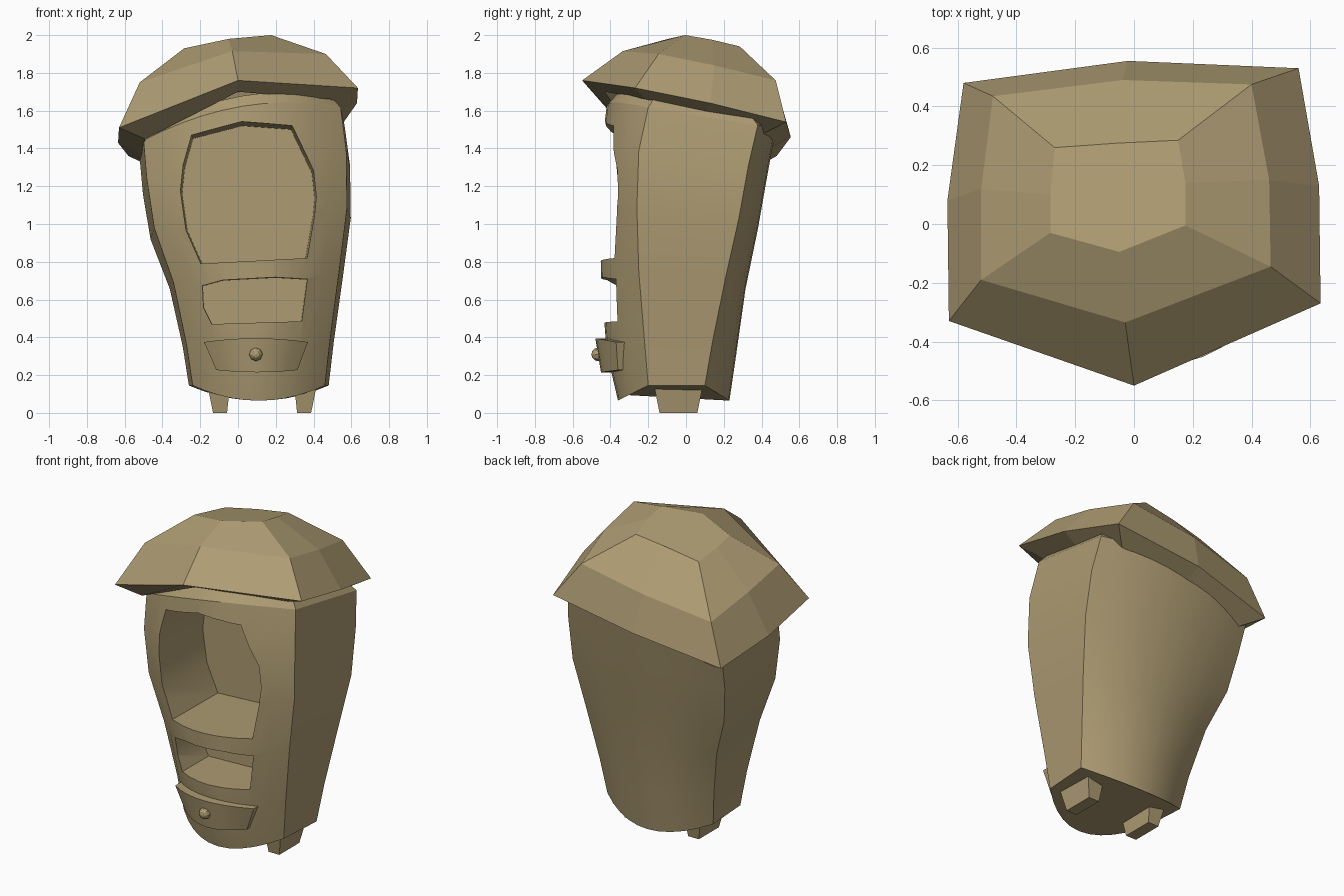
import bpy, bmesh
from mathutils import Vector

if "Cube" in bpy.data.objects:
    bpy.data.objects.remove(bpy.data.objects["Cube"])

mat = bpy.data.materials.new("tan")
mat.diffuse_color = (0.42, 0.33, 0.17, 1)
mat.use_nodes = True
mat.node_tree.nodes["Principled BSDF"].inputs["Base Color"].default_value = mat.diffuse_color


def loft(name, rings, cap_first=True, cap_last=True, smooth=None):
    """Skin a list of equal-length closed rings into an object."""
    bm = bmesh.new()
    vs = [[bm.verts.new(p) for p in r] for r in rings]
    n = len(rings[0])
    for a, b in zip(vs, vs[1:]):
        for i in range(n):
            j = (i + 1) % n
            bm.faces.new((a[i], a[j], b[j], b[i]))
    if cap_first:
        bm.faces.new(vs[0][::-1])
    if cap_last:
        bm.faces.new(vs[-1])
    bmesh.ops.recalc_face_normals(bm, faces=bm.faces)
    me = bpy.data.meshes.new(name)
    bm.to_mesh(me)
    bm.free()
    ob = bpy.data.objects.new(name, me)
    bpy.context.collection.objects.link(ob)
    me.materials.append(mat)
    if smooth:
        shade(ob, smooth)
    return ob


def activate(ob):
    bpy.ops.object.select_all(action='DESELECT')
    ob.select_set(True)
    bpy.context.view_layer.objects.active = ob


def shade(ob, angle):
    activate(ob)
    bpy.ops.object.shade_smooth_by_angle(angle=angle)


# Body: flat sides, bowed front and back, arched bottom, tilted top
# t, centre x, half width, front corner y, front middle y, back corner y, back middle y
ROWS = [
    (0.00, 0.110, 0.370, -0.20, -0.36, 0.10, 0.23),
    (0.16, 0.107, 0.400, -0.22, -0.42, 0.14, 0.265),
    (0.40, 0.097, 0.458, -0.25, -0.45, 0.21, 0.315),
    (0.62, 0.067, 0.530, -0.26, -0.455, 0.28, 0.38),
    (0.82, 0.045, 0.548, -0.25, -0.45, 0.33, 0.43),
    (0.98, 0.022, 0.542, -0.20, -0.42, 0.38, 0.47),
    (1.02, 0.022, 0.500, -0.17, -0.37, 0.34, 0.42),
]
SEG = 10


def body_ring(t, cx, hw, fc, fm, bc, bmid):
    ring = []
    us = [-1 + 2 * i / SEG for i in range(SEG + 1)]
    for side, corner, mid, w in ((us, fc, fm, hw - 0.02), (us[::-1], bc, bmid, hw)):
        for u in side:
            x, y = cx + w * u, corner + (mid - corner) * (1 - u * u)
            low = 0.065 + 0.08 * u * u
            high = 1.52 + 0.17 * x - 0.17 * y + 0.06 * (1 - u * u)
            ring.append((x, y, low + (high - low) * t))
    return ring


body = loft("body", [body_ring(*r) for r in ROWS])


# Hollow niches cut in the front
def cut_niche(outline, back_y, k):
    cx = sum(p[0] for p in outline) / len(outline)
    z0 = min(p[1] for p in outline)

    def ring(y, s):
        return [(cx + (x - cx) * s, y, z0 + (z - z0) * s) for x, z in outline]
    cutter = loft("niche_cutter", [ring(-0.43, 1), ring(back_y, k)])
    for v in cutter.data.vertices:      # push the open end clear of the body
        if v.co.y < -0.4:
            v.co.y = -0.6
    cutter.hide_render = True
    m = body.modifiers.new("niche", 'BOOLEAN')
    m.operation, m.solver, m.object = 'DIFFERENCE', 'EXACT', cutter
    activate(body)
    bpy.ops.object.modifier_apply(modifier=m.name)
    bpy.data.objects.remove(cutter)


cut_niche([(-0.20, 0.79), (0.37, 0.82), (0.41, 1.05), (0.42, 1.15), (0.405, 1.29), (0.29, 1.53),
           (0.02, 1.55), (-0.25, 1.48), (-0.295, 1.32), (-0.31, 1.18), (-0.28, 0.97)], 0.07, 0.96)
cut_niche([(-0.14, 0.47), (0.34, 0.485), (0.37, 0.71), (0.2, 0.72), (-0.08, 0.705),
           (-0.19, 0.675), (-0.185, 0.56)], -0.1, 0.98)
shade(body, 0.5)

# Roof: tilted faceted cap, rings start at front and run counter-clockwise
EAVE = [(0, -.55, 1.76), (.635, -.27, 1.72), (.63, .13, 1.64), (.56, .53, 1.54),
        (-.02, .555, 1.46), (-.58, .48, 1.36), (-.635, .08, 1.43), (-.63, -.33, 1.51)]
MID = [(-.03, -.335, 1.915), (.465, -.145, 1.90), (.46, .15, 1.84), (.40, .475, 1.76),
       (-.04, .49, 1.69), (-.48, .435, 1.61), (-.52, .12, 1.69), (-.52, -.19, 1.75)]
CROWN = [(-.05, -.095, 1.98), (.175, -.005, 2.0), (.175, .14, 1.975), (.15, .285, 1.94),
         (-.06, .275, 1.91), (-.27, .26, 1.87), (-.285, .1, 1.90), (-.285, -.03, 1.93)]
under = [(x * .78, y * .78, z - .06) for x, y, z in EAVE]
loft("roof", [under, EAVE, MID, CROWN], cap_first=False)

# Drawer front: bowed slab with slanted ends
cols = []
for i in range(9):
    u = -1 + i / 4
    xt, xb = 0.095 + 0.275 * u, 0.10 + 0.215 * u
    yt, yb = -0.48 + 0.11 * u * u, -0.45 + 0.09 * u * u
    zt, zb = 0.395 - 0.02 * u * u, 0.215 + 0.012 * u * u
    cols.append([(xt, yt, zt), (xb, yb, zb), (xb, yb + 0.08, zb), (xt, yt + 0.08, zt)])
loft("drawer_front", cols, smooth=0.5)

# Drawer knob
bpy.ops.mesh.primitive_uv_sphere_add(segments=8, ring_count=6, radius=0.036,
                                     location=(0.095, -0.465, 0.31), rotation=(1.571, 0, 0))
knob = bpy.context.object
knob.name = "drawer_knob"
knob.data.materials.append(mat)

# Feet: tapered blocks under each side
for name, cx, lean in (("left_foot", -0.105, 0.01), ("right_foot", 0.36, -0.01)):
    rings = []
    for z, w, y0, y1, dx in ((0, 0.037, -0.14, 0.06, lean), (0.2, 0.068, -0.18, 0.10, 0)):
        x = cx + dx
        rings.append([(x - w, y0, z), (x + w, y0, z), (x + w, y1, z), (x - w, y1, z)])
    loft(name, rings)
